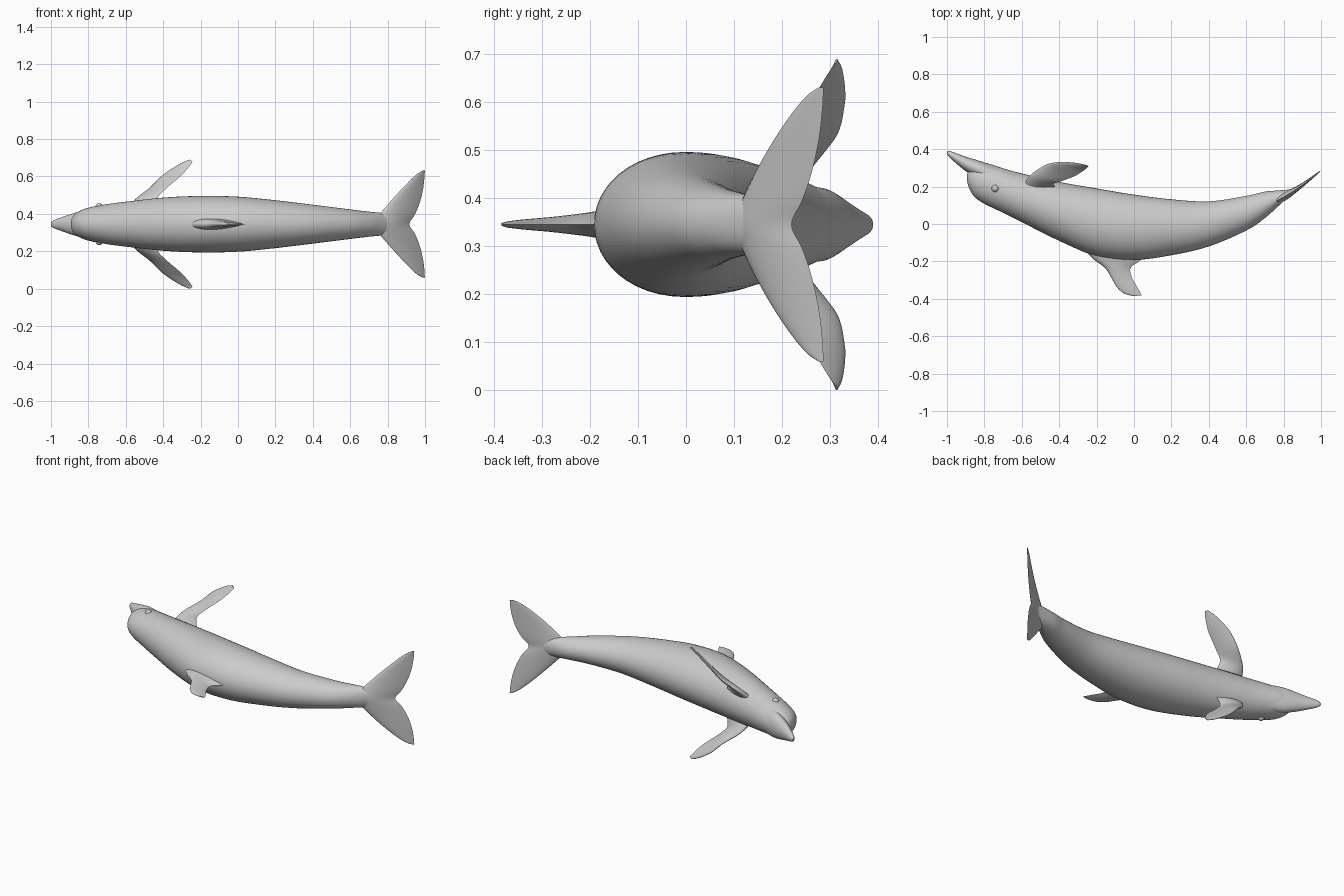
import bpy, bmesh, math
from mathutils import Vector

if "Cube" in bpy.data.objects:
    bpy.data.objects.remove(bpy.data.objects["Cube"])

MID = 0.345  # height of the symmetry plane (the animal lies on its side)


def smooth_rows(rows, steps):
    """Catmull-Rom interpolation of rows of numbers."""
    out = []
    n = len(rows)
    for i in range(n - 1):
        p0, p1, p2, p3 = (rows[max(i - 1, 0)], rows[i], rows[i + 1], rows[min(i + 2, n - 1)])
        for s in range(steps):
            t = s / steps
            out.append([0.5 * (2 * b + (c - a) * t + (2 * a - 5 * b + 4 * c - d) * t * t
                               + (3 * b - a - 3 * c + d) * t ** 3)
                        for a, b, c, d in zip(p0, p1, p2, p3)])
    return out + [list(rows[-1])]


def loft(name, rings):
    """Skin a list of closed rings and cap both ends."""
    bm = bmesh.new()
    vr = [[bm.verts.new(p) for p in r] for r in rings]
    n = len(vr[0])
    for a, b in zip(vr, vr[1:]):
        for i in range(n):
            j = (i + 1) % n
            bm.faces.new((a[i], a[j], b[j], b[i]))
    bm.faces.new(vr[0])
    bm.faces.new(vr[-1])
    bmesh.ops.recalc_face_normals(bm, faces=bm.faces)
    me = bpy.data.meshes.new(name)
    bm.to_mesh(me)
    bm.free()
    ob = bpy.data.objects.new(name, me)
    bpy.context.collection.objects.link(ob)
    shade(ob)
    return ob


def shade(ob):
    bpy.ops.object.select_all(action='DESELECT')
    ob.select_set(True)
    bpy.context.view_layer.objects.active = ob
    bpy.ops.object.shade_smooth_by_angle(angle=math.radians(50))


def tube(name, stations, n=48, steps=6):
    """Stations: x, back y, belly y, half width."""
    rings = []
    for x, lo, hi, w in smooth_rows(stations, steps):
        c, r = (lo + hi) / 2, (hi - lo) / 2
        rings.append([(x, c + r * math.cos(2 * math.pi * k / n),
                       MID + w * math.sin(2 * math.pi * k / n)) for k in range(n)])
    return loft(name, rings)


def foil(name, sections, bend=None, side=1, k=12, steps=6):
    """Sections: leading x,y,z, trailing x,y,z, thickness (z from the mid plane)."""
    rows = smooth_rows(sections, steps)
    rings = []
    for i, r in enumerate(rows):
        le, te = Vector(r[:3]), Vector(r[3:6])
        a, b = rows[max(i - 1, 0)], rows[min(i + 1, len(rows) - 1)]
        span = (Vector(b[:3]) + Vector(b[3:6])) - (Vector(a[:3]) + Vector(a[3:6]))
        nrm = (te - le).cross(span).normalized()
        ring = []
        for j in range(2 * k):
            t = 0.5 - 0.5 * math.cos(math.pi * j / k)
            h = 1.3 * math.sqrt(max(t, 0)) * (1 - t) * r[6]
            p = le.lerp(te, t)
            if bend:
                p.y = bend(p.x)
            p += nrm * (h if j <= k else -h)
            ring.append((p.x, p.y, MID + side * p.z))
        rings.append(ring)
    return loft(name, rings)


# Body with rounded forehead, tapering to the tail stock
tube("body", [
    (-0.893, 0.235, 0.255, 0.012), (-0.884, 0.198, 0.29, 0.04), (-0.855, 0.147, 0.32, 0.066),
    (-0.80, 0.108, 0.328, 0.088), (-0.70, 0.06, 0.298, 0.107), (-0.60, 0.01, 0.27, 0.12),
    (-0.40, -0.09, 0.225, 0.142), (-0.20, -0.172, 0.19, 0.151), (0.0, -0.192, 0.157, 0.147),
    (0.20, -0.167, 0.132, 0.128), (0.40, -0.12, 0.121, 0.104), (0.60, -0.035, 0.15, 0.079),
    (0.70, 0.032, 0.173, 0.067), (0.78, 0.103, 0.18, 0.058), (0.84, 0.157, 0.187, 0.04),
    (0.90, 0.203, 0.213, 0.012)])

# Beak running back into the head
tube("beak", [
    (-1.0, 0.375, 0.388, 0.010), (-0.985, 0.355, 0.39, 0.021), (-0.95, 0.323, 0.378, 0.034),
    (-0.90, 0.283, 0.36, 0.052), (-0.85, 0.252, 0.345, 0.067), (-0.80, 0.225, 0.329, 0.077),
    (-0.70, 0.18, 0.293, 0.08)], n=32)

# Dorsal fin
foil("dorsal_fin", [
    (-0.28, -0.12, 0, 0.09, -0.14, 0, 0.08), (-0.22, -0.185, 0, 0.03, -0.197, 0, 0.055),
    (-0.155, -0.235, 0, -0.018, -0.235, 0, 0.042), (-0.12, -0.29, 0, -0.012, -0.285, 0, 0.03),
    (-0.09, -0.34, 0, 0.01, -0.325, 0, 0.022), (-0.05, -0.373, 0, 0.03, -0.36, 0, 0.014),
    (0.0, -0.385, 0, 0.042, -0.382, 0, 0.006)])

# Pair of flippers
flipper = [
    (-0.58, 0.225, 0.09, -0.42, 0.20, 0.09, 0.04), (-0.55, 0.265, 0.13, -0.43, 0.215, 0.14, 0.03),
    (-0.475, 0.315, 0.19, -0.385, 0.23, 0.19, 0.022), (-0.415, 0.33, 0.25, -0.315, 0.257, 0.25, 0.018),
    (-0.37, 0.331, 0.285, -0.285, 0.275, 0.28, 0.015), (-0.305, 0.325, 0.325, -0.26, 0.293, 0.31, 0.011),
    (-0.26, 0.315, 0.345, -0.243, 0.31, 0.335, 0.005)]
for side, tag in ((1, "upper"), (-1, "lower")):
    foil("flipper_" + tag, flipper, side=side)

# Tail flukes, one curved blade across both sides
half = [
    (0.05, 0.755, 0.945, 0.034), (0.11, 0.805, 0.97, 0.024), (0.18, 0.868, 0.988, 0.017),
    (0.24, 0.926, 0.996, 0.012), (0.27, 0.960, 0.998, 0.009), (0.286, 0.988, 0.999, 0.004)]
span = [(-z, a, b, t) for z, a, b, t in reversed(half)] + [(0, 0.73, 0.916, 0.042)] + half


def fluke_bend(x):
    u = (x - 0.73) / 0.27
    return 0.108 + 0.125 * u + 0.055 * u * u


foil("tail_flukes", [(a, fluke_bend(a), z, b, fluke_bend(b), z, t) for z, a, b, t in span],
     bend=fluke_bend)

# Eyes
for side, tag in ((1, "upper"), (-1, "lower")):
    bpy.ops.mesh.primitive_uv_sphere_add(segments=20, ring_count=12, radius=0.02,
                                         location=(-0.742, 0.19, MID + side * 0.092))
    eye = bpy.context.object
    eye.name = "eye_" + tag
    shade(eye)
